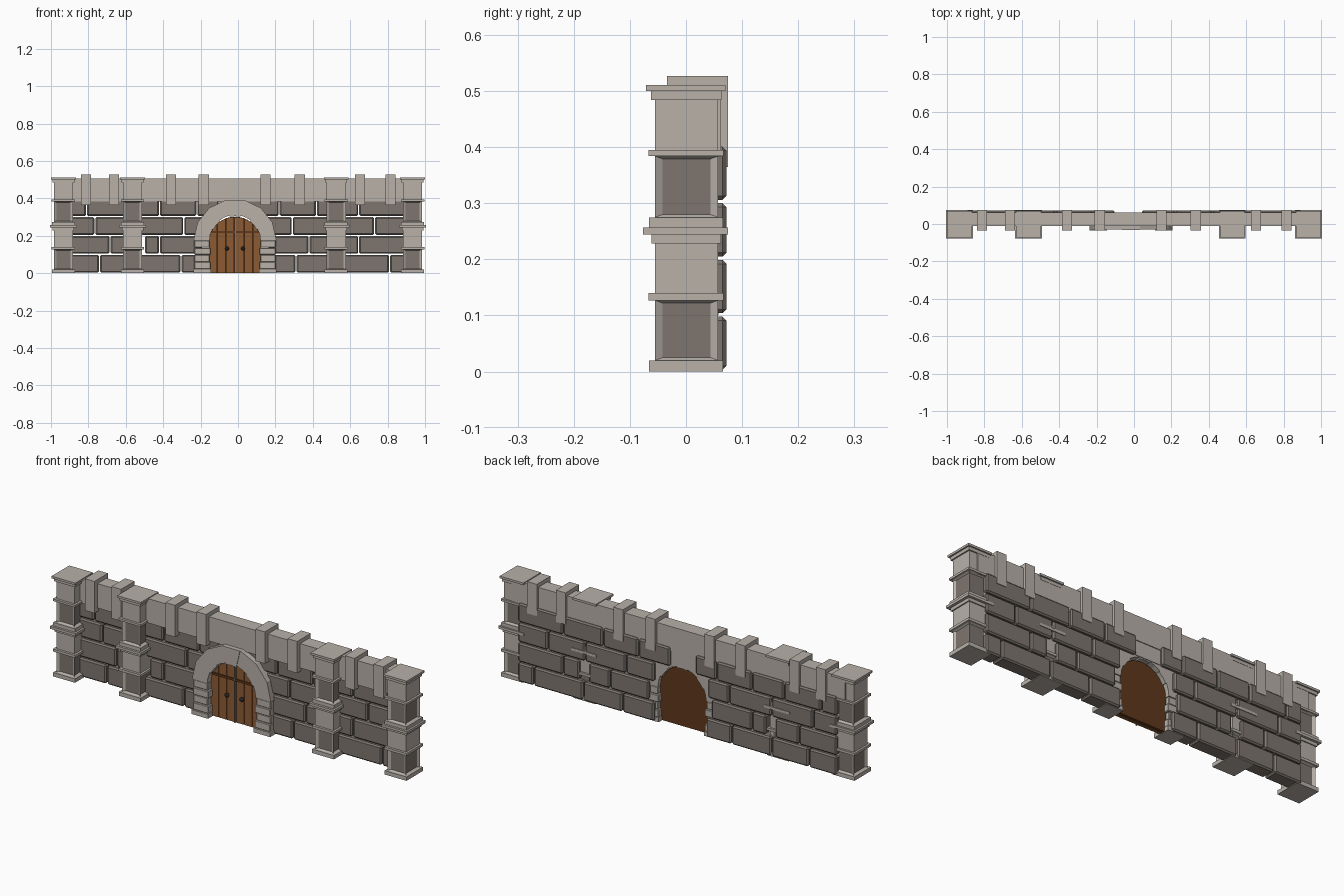
import bpy, bmesh, math
from mathutils import Vector

cube = bpy.data.objects.get("Cube")
if cube:
    bpy.data.objects.remove(cube, do_unlink=True)


def material(name, hex_code):
    channels = [int(hex_code[i:i + 2], 16) / 255 for i in (0, 2, 4)]
    col = [((c + 0.055) / 1.055) ** 2.4 for c in channels] + [1]
    m = bpy.data.materials.new(name)
    m.use_nodes = True
    m.diffuse_color = col
    bsdf = m.node_tree.nodes["Principled BSDF"]
    bsdf.inputs["Base Color"].default_value = col
    bsdf.inputs["Roughness"].default_value = 0.9
    return m


LIGHT = material("light_stone", "b8b1a9")
BRICK = material("dark_stone", "7e766f")
WOOD = material("door_wood", "8d5b32")
DARK_WOOD = material("dark_wood", "60391c")
IRON = material("iron", "35302d")


def finish(name, bm, *mats):
    bmesh.ops.recalc_face_normals(bm, faces=bm.faces)
    mesh = bpy.data.meshes.new(name)
    bm.to_mesh(mesh)
    bm.free()
    for m in mats:
        mesh.materials.append(m)
    obj = bpy.data.objects.new(name, mesh)
    bpy.context.collection.objects.link(obj)
    return obj


def box(bm, x, y, z, bevel=0):
    """Add a box spanning the given (low, high) ranges and return its faces."""
    verts = bmesh.ops.create_cube(bm, size=1)["verts"]
    for v in verts:
        v.co = [r[0] if c < 0 else r[1] for r, c in zip((x, y, z), v.co)]
    faces = list({f for v in verts for f in v.link_faces})
    if bevel:
        edges = list({e for v in verts for e in v.link_edges})
        bmesh.ops.bevel(bm, geom=edges, offset=bevel, segments=1, affect='EDGES')
    return faces


def prism(bm, outline, y0, y1):
    """Extrude an (x, z) outline from y0 to y1."""
    face = bm.faces.new([bm.verts.new((x, y0, z)) for x, z in outline])
    new = bmesh.ops.extrude_face_region(bm, geom=[face])["geom"]
    for v in new:
        if isinstance(v, bmesh.types.BMVert):
            v.co.y = y1


# Pillars: stacked tiers of (bottom, top, overhang, has recessed panels)
TIERS = [
    (0, .02, .01, False), (.02, .127, 0, True), (.127, .14, .011, False),
    (.14, .228, 0, False), (.228, .244, .006, False), (.244, .257, .02, False),
    (.257, .275, .01, False), (.275, .384, 0, True), (.384, .395, .011, False),
    (.395, .484, 0, False), (.484, .5, .007, False), (.5, .511, .015, False),
]


def pillar(name, cx):
    bm = bmesh.new()
    for z0, z1, out, panel in TIERS:
        half = .0515 + out
        faces = box(bm, (cx - half, cx + half),
                    (-.055 - out * 1.1, .057 + out * .9), (z0, z1))
        if not panel:
            continue
        sides = [f for f in faces if abs(f.normal.z) < .5]
        for f in sides:
            n = f.normal.copy()
            bmesh.ops.inset_individual(bm, faces=[f], thickness=.019)
            # stretch the panel towards the mouldings, then sink it
            mid = (z0 + z1) / 2
            for v in f.verts:
                v.co.z = mid + math.copysign((z1 - z0) / 2 - .005, v.co.z - mid)
                v.co -= n * .008
            f.material_index = 1
    finish(name, bm, LIGHT, BRICK)


for name, cx in (("right_end_pillar", -.9335), ("right_inner_pillar", -.564),
                 ("left_inner_pillar", .525), ("left_end_pillar", .9335)):
    pillar(name, cx)

# Brick courses: runs of joint positions
COURSES = [
    [(-.9, -.74, -.53, -.305, -.16), (.13, .31, .53, .81, .9)],
    [(-.9, -.685, -.55), (-.5, -.42, -.19), (.16, .38, .5), (.55, .645, .9)],
    [(-.9, -.765, -.53, -.29, -.17), (.13, .29, .52, .73, .9)],
    [(-.9, -.81, -.6, -.42, -.22, -.1), (.04, .22, .42, .645, .9)],
]
for row, runs in enumerate(COURSES):
    bm = bmesh.new()
    for joints in runs:
        for a, b in zip(joints, joints[1:]):
            box(bm, (a + .003, b - .003), (-.002, .072),
                (row * .101 + .003, row * .101 + .098), .007)
    finish("brick_course_%d" % (row + 1), bm, BRICK)

# Top beam and the infill behind the arch crown
bm = bmesh.new()
box(bm, (-.94, .94), (-.01, .062), (.383, .507))
box(bm, (-.12, .07), (.0, .058), (.31, .384))
finish("top_beam", bm, LIGHT)

# Straps over the beam
bm = bmesh.new()
for x in (-.812, -.662, -.358, -.183, .148, .33, .653, .815):
    box(bm, (x - .027, x + .027), (-.034, .075), (.365, .527))
finish("battlement_blocks", bm, LIGHT)

# Stone door surround: jamb stones then wedge stones
CX, CZ, INNER, OUTER = -.016, .175, .136, .222
bm = bmesh.new()
for side in (-1, 1):
    def span(a, b):
        return sorted((CX + side * a, CX + side * b))
    box(bm, span(.128, OUTER), (-.036, .06), (0, .022))
    for i in range(4):
        z = .022 + i * .03825
        odd = i % 2
        box(bm, span(.13 + .007 * odd, .218), (-.03 + .004 * odd, .058 - .004 * odd),
            (z, z + .0375), .003)
finish("door_jambs", bm, LIGHT)

bm = bmesh.new()
COUNT = 7
for i in range(COUNT):
    a0, a1 = math.pi * i / COUNT, math.pi * (i + 1) / COUNT
    am = (a0 + a1) / 2
    inner = INNER - .006 * (i % 2)
    ring = [(OUTER, a0), (OUTER, a1), (inner, a1), (inner, am), (inner, a0)]
    prism(bm, [(CX + r * math.cos(a), CZ + r * math.sin(a)) for r, a in ring],
          -.03 - .003 * (i == COUNT // 2), .055)
finish("door_arch", bm, LIGHT)


# Door: back board, front planks, strap, centre strip and knobs
def arch_top(x, radius):
    return CZ - .015 + math.sqrt(max(radius ** 2 - (x - CX) ** 2, 0))


def door_piece(bm, x0, x1, radius, y0, y1, steps):
    top = [x1 + (x0 - x1) * i / steps for i in range(steps + 1)]
    prism(bm, [(x0, .002), (x1, .002)] + [(x, arch_top(x, radius)) for x in top], y0, y1)


bm = bmesh.new()
door_piece(bm, CX - .139, CX + .139, .142, .014, .034, 16)
finish("door_back", bm, DARK_WOOD)

bm = bmesh.new()
for side in (-1, 1):
    for i in range(3):
        a = CX + side * (.005 + i * .045)
        b = a + side * .0435
        door_piece(bm, min(a, b), max(a, b), .141, .002, .015, 4)
finish("door_planks", bm, WOOD)

bm = bmesh.new()
box(bm, (CX - .13, CX + .13), (-.004, .004), (.214, .225))
finish("door_strap", bm, DARK_WOOD)

bm = bmesh.new()
box(bm, (CX - .004, CX + .004), (-.005, .015), (.002, .298))
finish("door_centre_strip", bm, BRICK)

bm = bmesh.new()
for side in (-1, 1):
    knob = bmesh.ops.create_icosphere(bm, subdivisions=2, radius=.011)["verts"]
    bmesh.ops.translate(bm, verts=knob, vec=Vector((CX + side * .042, -.006, .132)))
finish("door_knobs", bm, IRON)
